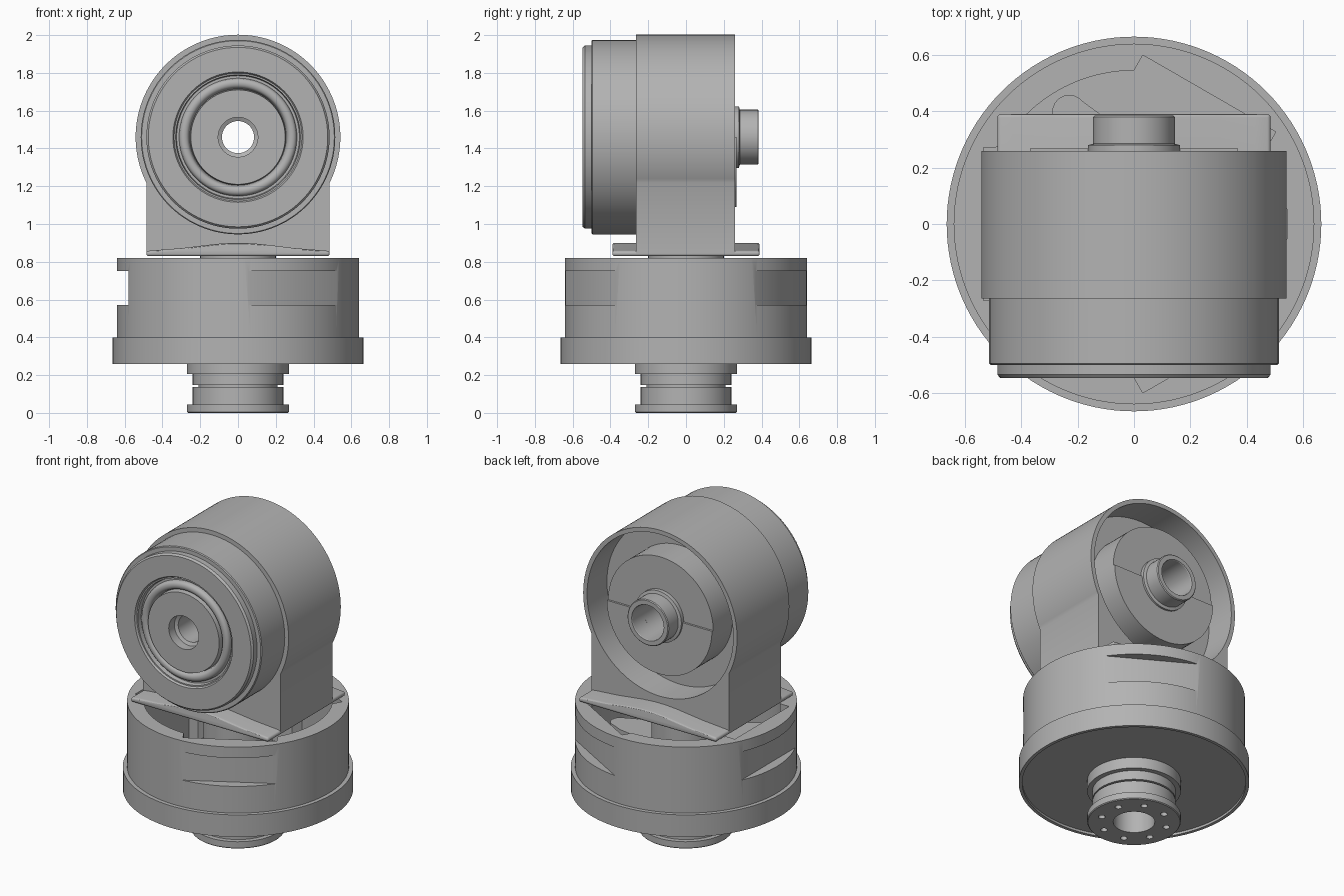
import bpy, bmesh, math
from mathutils import Matrix, Vector

if "Cube" in bpy.data.objects:
    bpy.data.objects.remove(bpy.data.objects["Cube"])

grey = bpy.data.materials.new("plain grey")
grey.use_nodes = True
GREY = (0.45, 0.45, 0.45, 1)
grey.diffuse_color = GREY
grey.node_tree.nodes["Principled BSDF"].inputs["Base Color"].default_value = GREY

AXIS_Z = 1.46   # height of the sideways axis
TAU = math.tau


def finish(name, bm):
    bmesh.ops.recalc_face_normals(bm, faces=bm.faces)
    mesh = bpy.data.meshes.new(name)
    bm.to_mesh(mesh)
    bm.free()
    mesh.materials.append(grey)
    ob = bpy.data.objects.new(name, mesh)
    bpy.context.collection.objects.link(ob)
    return ob


def lathe(name, profile, sideways=False, seg=96):
    """Closed (radius, height) loop turned about z, or about the sideways axis."""
    bm = bmesh.new()
    rings = []
    for r, h in profile:
        ring = []
        for i in range(seg):
            a = TAU * i / seg
            rad = r(a) if callable(r) else r
            x, c = rad * math.cos(a), rad * math.sin(a)
            ring.append(bm.verts.new((x, h, AXIS_Z + c) if sideways else (x, c, h)))
        rings.append(ring)
    for a, b in zip(rings, rings[1:] + rings[:1]):
        for i in range(seg):
            j = (i + 1) % seg
            bm.faces.new((a[i], a[j], b[j], b[i]))
    return finish(name, bm)


def prism(name, outline, lo, hi, upright=False):
    """Outline in xz pushed along y, or outline in xy pushed along z."""
    bm = bmesh.new()
    verts = [bm.verts.new((u, v, lo) if upright else (u, lo, v)) for u, v in outline]
    face = bm.faces.new(verts)
    new = bmesh.ops.extrude_face_region(bm, geom=[face])["geom"]
    step = Vector((0, 0, hi - lo)) if upright else Vector((0, hi - lo, 0))
    bmesh.ops.translate(bm, vec=step, verts=[g for g in new if isinstance(g, bmesh.types.BMVert)])
    return finish(name, bm)


def circle(r, cx=0, cy=0, start=0, end=TAU, n=64):
    full = end - start >= TAU
    return [(cx + r * math.cos(start + (end - start) * i / n),
             cy + r * math.sin(start + (end - start) * i / n))
            for i in range(n if full else n + 1)]


def apply_modifier(ob, mod):
    bpy.context.view_layer.objects.active = ob
    bpy.ops.object.modifier_apply(modifier=mod.name)


def cut(ob, cutter):
    mod = ob.modifiers.new("cut", 'BOOLEAN')
    mod.operation, mod.solver, mod.object = 'DIFFERENCE', 'EXACT', cutter
    apply_modifier(ob, mod)
    bpy.data.objects.remove(cutter)


def bevel(ob, width, segments=3):
    mod = ob.modifiers.new("round", 'BEVEL')
    mod.width, mod.segments = width, segments
    mod.limit_method, mod.angle_limit = 'ANGLE', math.radians(40)
    apply_modifier(ob, mod)


# Base drum: open cup whose inside has three flats behind the grip slots
POCKETS = [math.pi / 3, math.pi, -math.pi / 3]


def inner_wall(a):
    d = min(abs((a - p + math.pi) % TAU - math.pi) for p in POCKETS)
    return min(0.6, 0.535 / math.cos(d)) if d < math.radians(28) else 0.545


drum = lathe("base_drum", [
    (0.02, 0.275), (0.645, 0.275), (0.645, 0.26), (0.665, 0.26), (0.665, 0.4),
    (0.64, 0.4), (0.64, 0.82), (inner_wall, 0.82), (inner_wall, 0.31), (0.02, 0.31)], seg=120)
for p in POCKETS:
    bm = bmesh.new()
    bmesh.ops.create_cube(bm, size=1, matrix=Matrix.Rotation(p, 4, 'Z')
                          @ Matrix.Translation((0.68, 0, 0.66))
                          @ Matrix.Diagonal((0.2, 0.8, 0.18, 1)))
    cut(drum, finish("slot_cutter", bm))

# Inner neck and three-armed spider inside the drum
lathe("neck", [(0.12, 0.25), (0.2, 0.25), (0.2, 0.84), (0.12, 0.84)])
for k in range(3):
    arm = prism("spider_arm", [(0.15, -0.13), (0.4, -0.09)]
                + circle(0.06, 0.46, 0, -1.4, 1.4, 10) + [(0.4, 0.09), (0.15, 0.13)],
                0.5, 0.56, upright=True)
    arm.data.transform(Matrix.Rotation(k * TAU / 3, 4, 'Z'))

# Lower coupling with bore, groove and bolt holes
coupling = lathe("lower_coupling", [
    (0.12, 0), (0.265, 0), (0.27, 0.005), (0.27, 0.045), (0.24, 0.045), (0.24, 0.137),
    (0.21, 0.137), (0.21, 0.147), (0.24, 0.147), (0.24, 0.205), (0.27, 0.205),
    (0.27, 0.28), (0.12, 0.28)])
for k in range(8):
    a = TAU * (k + 0.5) / 8
    cut(coupling, prism("bolt_cutter",
                        circle(0.02, 0.195 * math.cos(a), 0.195 * math.sin(a), n=16),
                        -0.02, 0.04, upright=True))

# Saddle plate, arched towards the middle
half = [(0.485, 0.83), (0.485, 0.857), (0.43, 0.862), (0.3, 0.872), (0.12, 0.894), (0.04, 0.9)]
plate = prism("saddle_plate", half + [(-x, z) for x, z in reversed(half)], -0.39, 0.39)
bevel(plate, 0.012)

# Elbow housing: round top on a straight leg, hollow at the back
low = math.acos(0.485 / 0.542)
housing = prism("elbow_housing", [(-0.485, 0.84), (0.485, 0.84)]
                + circle(0.542, 0, AXIS_Z, -low, math.pi + low, 96), -0.265, 0.26)
cut(housing, prism("cavity_cutter", circle(0.515, 0, AXIS_Z, n=96), 0.06, 0.4))
cut(housing, prism("bore_cutter", circle(0.11, 0, AXIS_Z), -0.5, 0.4))

# Front cap with stepped edge and a beaded ring groove
bead = [(0.285 + 0.025 * math.cos(t), -0.522 - 0.02 * math.sin(t))
        for t in [math.pi * i / 8 for i in range(9)]]
lathe("front_cap", [
    (0.515, -0.26), (0.515, -0.495), (0.51, -0.5), (0.485, -0.5), (0.485, -0.535),
    (0.475, -0.547), (0.345, -0.547), (0.338, -0.535), (0.33, -0.535), (0.325, -0.51),
    (0.312, -0.51)] + bead + [
    (0.255, -0.51), (0.25, -0.547), (0.105, -0.547), (0.105, -0.49), (0.085, -0.48),
    (0.085, -0.26)], True)

# Rear drum inside the cavity, with a raised lower half
lathe("rear_drum", [(0.11, 0.05), (0.37, 0.05), (0.37, 0.255), (0.11, 0.255)], True)
prism("rear_half_cover",
      circle(0.37, 0, AXIS_Z, math.pi, TAU, 48) + circle(0.11, 0, AXIS_Z, TAU, math.pi, 24),
      0.25, 0.268)

# Rear spigot
lathe("rear_spigot", [
    (0.11, 0.2), (0.163, 0.2), (0.163, 0.28), (0.145, 0.285), (0.145, 0.38),
    (0.14, 0.385), (0.113, 0.385), (0.11, 0.38)], True)

# Smooth shading with crisp edges
bpy.ops.object.select_all(action='DESELECT')
for ob in bpy.context.scene.objects:
    if ob.type == 'MESH':
        ob.select_set(True)
        bpy.context.view_layer.objects.active = ob
bpy.ops.object.shade_smooth_by_angle(angle=math.radians(30))
